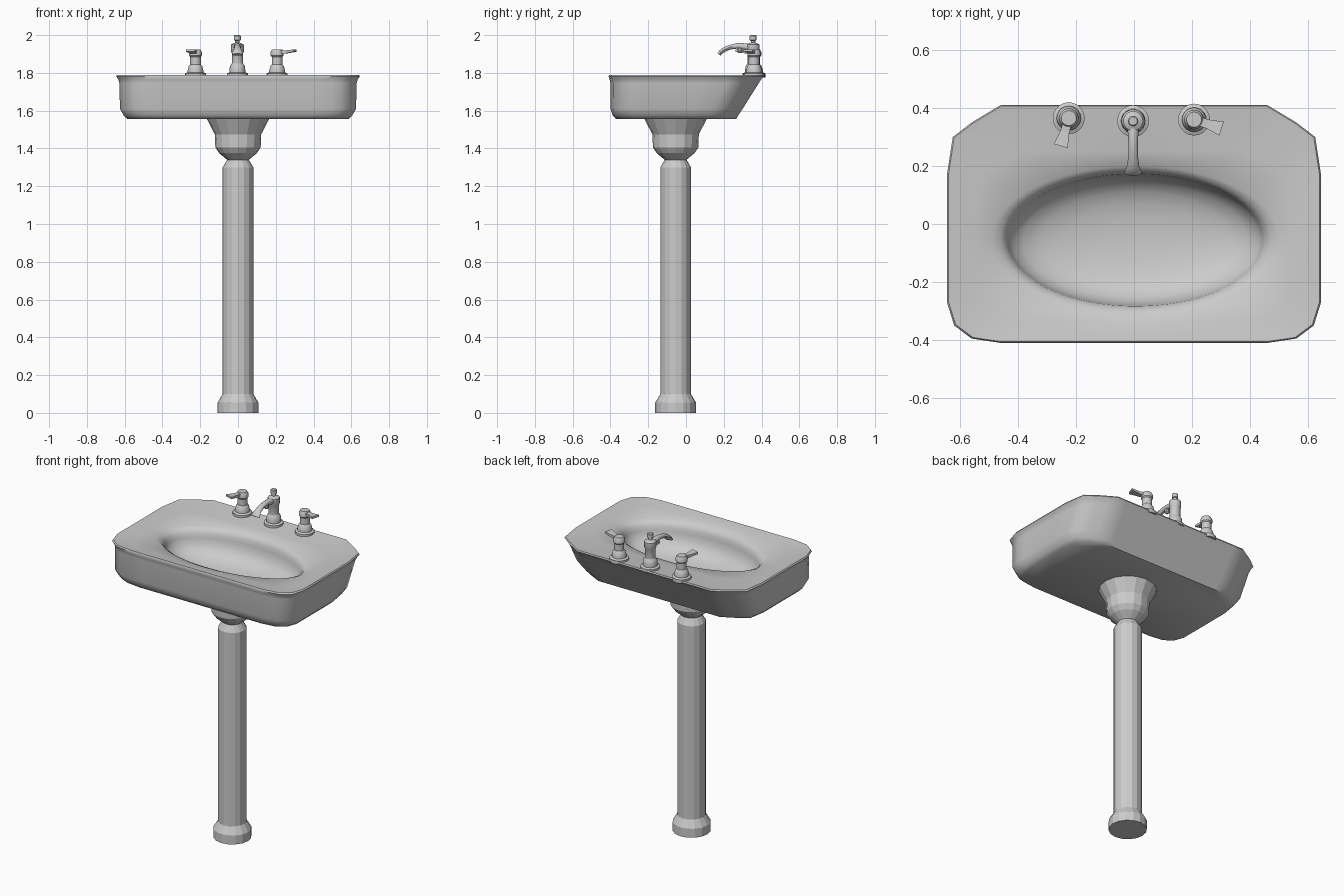
import bpy, bmesh, math
from mathutils import Vector

if "Cube" in bpy.data.objects:
    bpy.data.objects.remove(bpy.data.objects["Cube"])


def loft(name, rings, smooth=None):
    """Skin a stack of equal-length vertex rings and close both ends."""
    bm = bmesh.new()
    vr = [[bm.verts.new(p) for p in r] for r in rings]
    n = len(vr[0])
    for a, b in zip(vr, vr[1:]):
        for i in range(n):
            j = (i + 1) % n
            bm.faces.new((a[i], a[j], b[j], b[i]))
    bm.faces.new(vr[0][::-1])
    bm.faces.new(vr[-1])
    bmesh.ops.recalc_face_normals(bm, faces=bm.faces)
    me = bpy.data.meshes.new(name)
    bm.to_mesh(me)
    bm.free()
    ob = bpy.data.objects.new(name, me)
    bpy.context.collection.objects.link(ob)
    if smooth:
        bpy.ops.object.select_all(action='DESELECT')
        ob.select_set(True)
        bpy.context.view_layer.objects.active = ob
        bpy.ops.object.shade_smooth_by_angle(angle=math.radians(smooth))
    return ob


def lathe(name, profile, x, y, sides, smooth=None):
    rings = [[(x + r * math.cos(2 * math.pi * i / sides),
               y + r * math.sin(2 * math.pi * i / sides), z)
              for i in range(sides)] for r, z in profile]
    return loft(name, rings, smooth)


# Basin outline: right half mirrored, long edges subdivided
half = [(0.46, -0.41), (0.56, -0.395), (0.62, -0.35), (0.645, -0.27),
        (0.645, 0.17), (0.625, 0.30), (0.56, 0.35), (0.46, 0.41)]
corners = half + [(-x, y) for x, y in reversed(half)]
outline = []
for k, a in enumerate(corners):
    a, b = Vector(a), Vector(corners[(k + 1) % len(corners)])
    steps = max(1, round((b - a).length / 0.06))
    outline += [a.lerp(b, i / steps) for i in range(steps)]


def rim_ring(sx, front, back, z):
    return [(p.x * sx / 0.645,
             front + (p.y + 0.41) / 0.82 * (back - front), z) for p in outline]


def bowl_ring(s, z):
    ring = []
    for p in outline:
        t = math.atan2((p.y + 0.03) / 0.41, p.x / 0.645)
        ring.append((0.005 + 0.44 * s * math.cos(t),
                     -0.055 + 0.225 * s * math.sin(t), z))
    return ring


# Basin: underside, walls, rolled rim, deck, rolled bowl lip, bowl
basin = [rim_ring(0.585, -0.37, 0.265, 1.555),
         rim_ring(0.605, -0.388, 0.277, 1.575),
         rim_ring(0.625, -0.40, 0.30, 1.61),
         rim_ring(0.628, -0.40, 0.385, 1.745),
         rim_ring(0.634, -0.404, 0.398, 1.765),
         rim_ring(0.645, -0.41, 0.41, 1.782),
         rim_ring(0.640, -0.406, 0.407, 1.79),
         rim_ring(0.615, -0.385, 0.39, 1.787),
         rim_ring(0.54, -0.335, 0.25, 1.78)]
basin += [bowl_ring(s, z) for s, z in
          [(1.13, 1.768), (1.06, 1.755), (1.015, 1.735), (1.0, 1.71),
           (0.97, 1.675), (0.88, 1.64), (0.74, 1.615), (0.55, 1.598),
           (0.3, 1.588), (0.08, 1.585)]]
loft("basin", basin, 50)

# Faceted pedestal
lathe("pedestal", [(0.108, 0), (0.108, 0.055), (0.081, 0.10), (0.081, 1.30),
                   (0.058, 1.34), (0.10, 1.375), (0.12, 1.405),
                   (0.123, 1.475), (0.165, 1.556)], 0, -0.055, 16)

# Tap bodies
stem = [(0.055, 1.775), (0.055, 1.797), (0.042, 1.803), (0.042, 1.812),
        (0.036, 1.835), (0.028, 1.845)]
taps = {"left": (-0.225, 0.365, -106), "right": (0.207, 0.36, -18)}
for side, (x, y, ang) in taps.items():
    lathe(side + "_tap_body", stem + [(0.028, 1.885), (0.034, 1.892),
          (0.034, 1.91), (0.026, 1.925)], x, y, 20, 30)
    # Flared lever
    d = Vector((math.cos(math.radians(ang)), math.sin(math.radians(ang)), 0))
    n = Vector((-d.y, d.x, 0))
    rings = []
    for t, w, z, h in [(0, 0.014, 1.909, 0.010), (0.05, 0.016, 1.911, 0.008),
                       (0.10, 0.025, 1.918, 0.006)]:
        c = Vector((x, y, z)) + d * t
        rings.append([c + n * (w * i) + Vector((0, 0, h * j))
                      for i, j in ((-1, -1), (1, -1), (1, 1), (-1, 1))])
    loft(side + "_tap_lever", rings)

# Spout column with lift knob
lathe("spout_column", stem[:4] + [(0.04, 1.835), (0.03, 1.85), (0.03, 1.905),
      (0.034, 1.912), (0.034, 1.95), (0.02, 1.957), (0.012, 1.96),
      (0.012, 1.97), (0.018, 1.974), (0.018, 1.996), (0.014, 2.0)],
      -0.003, 0.355, 20, 30)

# Curved spout arm
path = [(0.345, 1.93, 0.022, 0.022), (0.31, 1.94, 0.018, 0.018),
        (0.27, 1.943, 0.016, 0.015), (0.23, 1.935, 0.017, 0.013),
        (0.20, 1.922, 0.021, 0.013), (0.183, 1.909, 0.028, 0.012),
        (0.175, 1.897, 0.03, 0.010)]
rings = []
for k, (y, z, w, h) in enumerate(path):
    a, b = path[max(k - 1, 0)], path[min(k + 1, len(path) - 1)]
    t = Vector((0, b[0] - a[0], b[1] - a[1])).normalized()
    up = Vector((1, 0, 0)).cross(t)
    rings.append([Vector((-0.003, y, z))
                  + Vector((1, 0, 0)) * w * math.cos(math.pi * i / 5)
                  + up * h * math.sin(math.pi * i / 5) for i in range(10)])
loft("spout_arm", rings, 40)

# Small fitting under the arm
lathe("spout_fitting", [(0.009, 1.905), (0.014, 1.912), (0.012, 1.935)],
      -0.003, 0.285, 10, 30)
